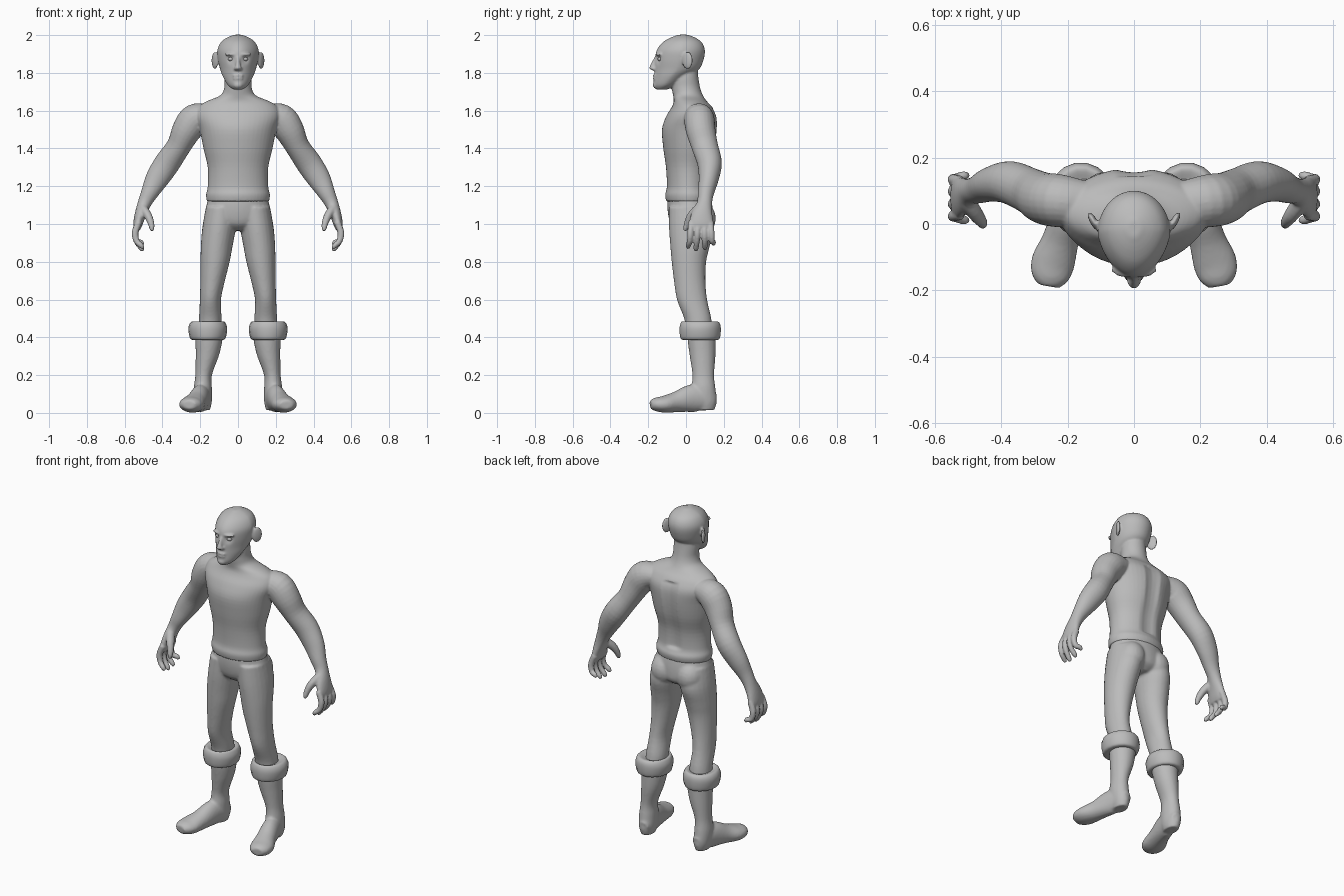
import bpy, bmesh, math
from mathutils import Vector, Matrix

grey = bpy.data.materials.new("plain grey")
grey.diffuse_color = (0.5, 0.5, 0.5, 1)
Y, Z = Vector((0, 1, 0)), Vector((0, 0, 1))


def band(z, y0, y1, a, x=0):
    """Level ring from its front and back y and half width."""
    return (x, (y0 + y1) / 2, z, a, (y1 - y0) / 2)


def spline(rings, steps=4):
    """Catmull-Rom through rings of (x, y, z, half width, half depth)."""
    p = [rings[0]] + list(rings) + [rings[-1]]
    out = []
    for i in range(1, len(p) - 2):
        for k in range(steps):
            t = k / steps
            out.append([0.5 * (2 * b + (c - a) * t + (2 * a - 5 * b + 4 * c - d) * t * t
                        + (3 * b - a - 3 * c + d) * t ** 3)
                        for a, b, c, d in zip(p[i - 1], p[i], p[i + 1], p[i + 2])])
    return out + [list(rings[-1])]


def loft(bm, rings, axis=None, ref=Y, s=1, n=24, taper=0):
    """Closed tube through elliptical rings; s = -1 mirrors it in x."""
    pts = spline(rings)
    loops = []
    for i, (x, y, z, a, b) in enumerate(pts):
        t = axis or (Vector(pts[min(i + 1, len(pts) - 1)][:3]) - Vector(pts[max(i - 1, 0)][:3])).normalized()
        v = (ref - t * ref.dot(t)).normalized()
        u = v.cross(t)
        loop = []
        for k in range(n):
            c, q = math.cos(math.tau * k / n), math.sin(math.tau * k / n)
            w = 1 - taper * max(0, -q)
            co = Vector((x, y, z)) + u * (c * w * max(a, .002)) + v * (q * max(b, .002))
            loop.append(bm.verts.new((co.x * s, co.y, co.z)))
        loops.append(loop)
    for l0, l1 in zip(loops, loops[1:]):
        for k in range(n):
            bm.faces.new((l0[k], l0[(k + 1) % n], l1[(k + 1) % n], l1[k]))
    bm.faces.new(loops[0])
    bm.faces.new(loops[-1][::-1])


def ball(bm, c, r, s=1, rot=0):
    m = (Matrix.Translation((c[0] * s, c[1], c[2])) @ Matrix.Rotation(rot * s, 4, 'Z')
         @ Matrix.Diagonal((*r, 1)))
    bmesh.ops.create_uvsphere(bm, u_segments=20, v_segments=12, radius=1, matrix=m)


def finish(name, bm, voxel=0, smooth=3):
    bmesh.ops.recalc_face_normals(bm, faces=bm.faces)
    for f in bm.faces:
        f.smooth = True
    me = bpy.data.meshes.new(name)
    bm.to_mesh(me)
    bm.free()
    me.materials.append(grey)
    ob = bpy.data.objects.new(name, me)
    bpy.context.collection.objects.link(ob)
    if voxel:  # fuse overlapping volumes into one skin
        m = ob.modifiers.new("fuse", 'REMESH')
        m.mode, m.voxel_size, m.use_smooth_shade = 'VOXEL', voxel, True
        m = ob.modifiers.new("soften", 'SMOOTH')
        m.factor, m.iterations = 0.5, smooth
    return ob


# ---- body: torso with neck, head, arms and hands
bm = bmesh.new()
loft(bm, [band(1.12, -.105, .135, .165), band(1.155, -.11, .14, .169), band(1.2, -.101, .125, .16),
          band(1.3, -.106, .13, .16), band(1.4, -.12, .155, .183), band(1.5, -.127, .168, .203),
          band(1.57, -.105, .165, .225), band(1.62, -.075, .138, .21), band(1.65, -.065, .11, .165),
          band(1.68, -.068, .09, .095), band(1.72, -.075, .075, .073), band(1.78, -.075, .065, .07),
          band(1.84, -.06, .06, .06)], axis=Z, n=48)
loft(bm, [band(1.712, -.16, -.1, .025), band(1.735, -.172, -.05, .054), band(1.78, -.168, .01, .08),
          band(1.82, -.166, .07, .095), band(1.87, -.165, .093, .106), band(1.92, -.155, .1, .109),
          band(1.96, -.125, .085, .092), band(1.985, -.085, .052, .062), band(2.002, -.04, .01, .02)],
     axis=Z, n=64, taper=.2)
# eye sockets and the groove of the spine
for v in bm.verts:
    for s in (1, -1):
        d = (v.co - Vector((s * .04, -.155, 1.873))).length
        v.co.y += .014 * math.exp(-(d / .02) ** 2)
    if v.co.y > .05 and abs(v.co.x) < .05 and 1.2 < v.co.z < 1.6:
        v.co.y -= .014 * (1 - (v.co.x / .05) ** 2)
# nose, lips and chin
loft(bm, [(0, -.155, 1.885, .009, .012), (0, -.166, 1.86, .011, .014), (0, -.176, 1.835, .015, .016),
          (0, -.176, 1.823, .02, .018), (0, -.168, 1.813, .014, .01)], axis=Z, n=16)
ball(bm, (0, -.164, 1.786), (.03, .011, .007))
ball(bm, (0, -.164, 1.77), (.026, .011, .008))
ball(bm, (0, -.158, 1.735), (.025, .018, .018))
for s in (1, -1):
    ball(bm, (.01, -.17, 1.822), (.013, .013, .01), s)
    ball(bm, (.04, -.146, 1.898), (.032, .013, .008), s, .35)   # brow
    ball(bm, (.122, .008, 1.866), (.011, .032, .046), s, -.5)   # ear
    # arm and palm
    loft(bm, [(.15, .06, 1.575, .06, .07), (.225, .07, 1.555, .083, .08), (.272, .078, 1.495, .078, .078),
              (.315, .1, 1.41, .064, .07), (.375, .125, 1.322, .068, .065), (.428, .12, 1.24, .062, .053),
              (.468, .105, 1.165, .046, .043), (.495, .098, 1.11, .036, .04), (.517, .085, 1.05, .03, .056),
              (.531, .08, .995, .024, .066), (.533, .08, .97, .016, .06)], s=s)
    # fingers curl inwards from the knuckles
    for y0, y1, zt in ((.028, .012, .875), (.063, .053, .862), (.098, .1, .868), (.13, .146, .892)):
        m = (y0 + y1) / 2
        loft(bm, [(.525, y0, 1.01, .018, .017), (.545, (y0 + m) / 2, .955, .018, .017),
                  (.537, m, .91, .016, .015), (.512, y1, zt + .01, .014, .014),
                  (.502, y1, zt - .005, .008, .008)], s=s, n=12)
    # thumb
    loft(bm, [(.505, .07, 1.085, .024, .026), (.477, .03, 1.045, .022, .024), (.461, .008, 1.005, .018, .018),
              (.456, -.002, .975, .013, .013), (.456, -.004, .962, .007, .007)], s=s, n=12)
finish("body", bm, .006)

# ---- eyes
bm = bmesh.new()
for s in (1, -1):
    ball(bm, (.038, -.136, 1.873), (.015, .014, .011), s)
finish("eyes", bm)

# ---- trousers: pelvis, seat and legs
bm = bmesh.new()
loft(bm, [(0, .018, 1.18, .145, .1), (0, .018, 1.13, .159, .115), (0, .024, 1.06, .172, .12),
          (0, .03, 1.0, .15, .11), (0, .03, .965, .06, .07)], axis=Z, n=40)
for s in (1, -1):
    ball(bm, (.085, .075, 1.03), (.08, .083, .09), s)
    loft(bm, [band(1.09, -.09, .13, .085, .085), band(.98, -.09, .15, .089, .1),
              band(.88, -.083, .125, .084, .113), band(.8, -.076, .107, .077, .121),
              band(.7, -.064, .103, .065, .134), band(.6, -.048, .112, .056, .146),
              band(.5, -.01, .134, .06, .147), band(.43, 0, .14, .06, .15)], axis=Z, s=s)
finish("trousers", bm, .008)

for s, side in ((1, "left"), (-1, "right")):
    # ---- folded boot cuff
    bm = bmesh.new()
    loft(bm, [(.158, .077, .386, .06, .07), (.16, .075, .388, .086, .098), (.16, .075, .405, .097, .108),
              (.16, .075, .445, .103, .111), (.16, .075, .472, .096, .106), (.158, .073, .484, .082, .093),
              (.155, .07, .474, .055, .065)], axis=Z, s=s, n=18)
    finish(side + "_boot_cuff", bm)

    # ---- boot: shaft and outward-turned foot
    bm = bmesh.new()
    loft(bm, [band(.43, .005, .158, .075, .152), band(.37, .01, .158, .07, .155),
              band(.3, .02, .156, .061, .163), band(.2, .034, .149, .044, .182),
              band(.13, .028, .156, .048, .186), band(.06, .03, .163, .046, .184),
              band(.014, .05, .15, .034, .183)], axis=Z, s=s)
    loft(bm, [(.18, .15, .058, .03, .04), (.184, .1, .075, .045, .066), (.2, .03, .077, .05, .073),
              (.222, -.05, .058, .056, .055), (.244, -.115, .046, .066, .045),
              (.253, -.16, .045, .057, .036), (.258, -.187, .043, .034, .024)], ref=Z, s=s)
    for v in bm.verts:  # flatten the sole
        v.co.z = max(v.co.z, .0 if v.co.y < .06 else .012)
    finish(side + "_boot", bm, .008)
